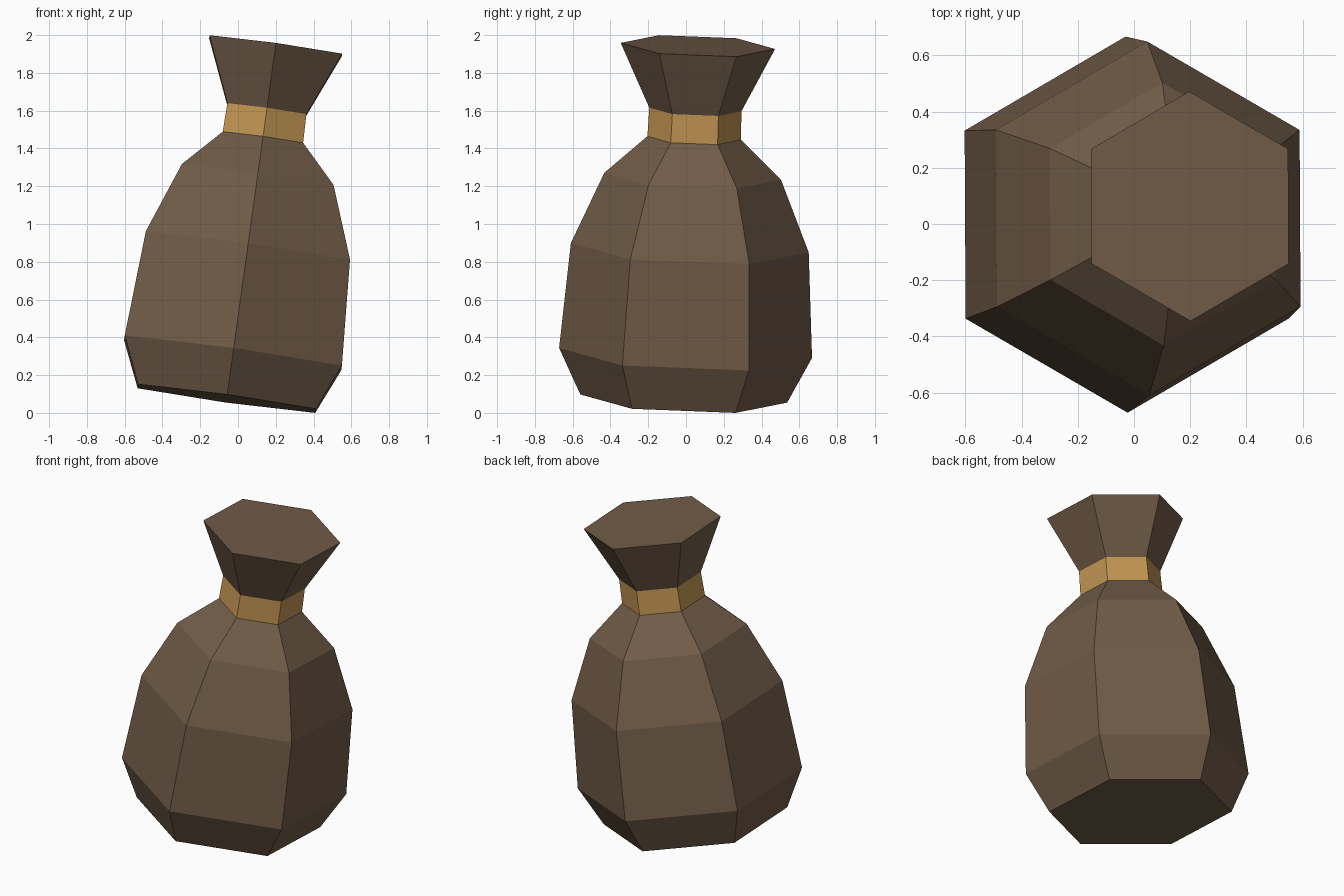
import bpy
import bmesh
import math
from mathutils import Euler, Vector

cube = bpy.data.objects.get("Cube")
if cube:
    bpy.data.objects.remove(cube, do_unlink=True)

SIDES = 6
BASE = Vector((-0.06, -0.012, 0.076))                          # centre of the sack's underside
LEAN = Euler((math.radians(-2.28), math.radians(7.9), 0.0))    # the whole sack leans over


def material(name, colour):
    mat = bpy.data.materials.new(name)
    mat.use_nodes = True
    mat.diffuse_color = colour
    mat.node_tree.nodes["Principled BSDF"].inputs["Base Color"].default_value = colour
    return mat


def hex_shell(name, profile, mat, cap_bottom=False, cap_top=False):
    """Six-sided shell through (radius, height) rings, leaning along the sack's axis."""
    bm = bmesh.new()
    rings = []
    for radius, height in profile:
        angles = [math.radians(30) + math.tau * i / SIDES for i in range(SIDES)]
        rings.append([bm.verts.new((radius * math.cos(a), radius * math.sin(a), height))
                      for a in angles])
    for low, high in zip(rings, rings[1:]):
        for i in range(SIDES):
            j = (i + 1) % SIDES
            bm.faces.new((low[i], low[j], high[j], high[i]))
    if cap_bottom:
        bm.faces.new(rings[0][::-1])
    if cap_top:
        bm.faces.new(rings[-1])
    mesh = bpy.data.meshes.new(name)
    bm.to_mesh(mesh)
    bm.free()
    mesh.materials.append(mat)
    obj = bpy.data.objects.new(name, mesh)
    obj.location = BASE
    obj.rotation_euler = LEAN
    bpy.context.collection.objects.link(obj)
    return obj


cloth = material("brown cloth", (0.165, 0.107, 0.064, 1.0))
cord = material("golden cord", (0.55, 0.305, 0.087, 1.0))

# Bulging sack body
hex_shell("sack_body",
          [(0.548, 0.0), (0.67, 0.244), (0.63, 0.807), (0.468, 1.189), (0.248, 1.393)],
          cloth, cap_bottom=True)

# Tie around the neck
hex_shell("neck_tie", [(0.248, 1.393), (0.244, 1.546)], cord)

# Flared, gathered mouth
hex_shell("sack_mouth", [(0.244, 1.546), (0.409, 1.886)], cloth, cap_top=True)
